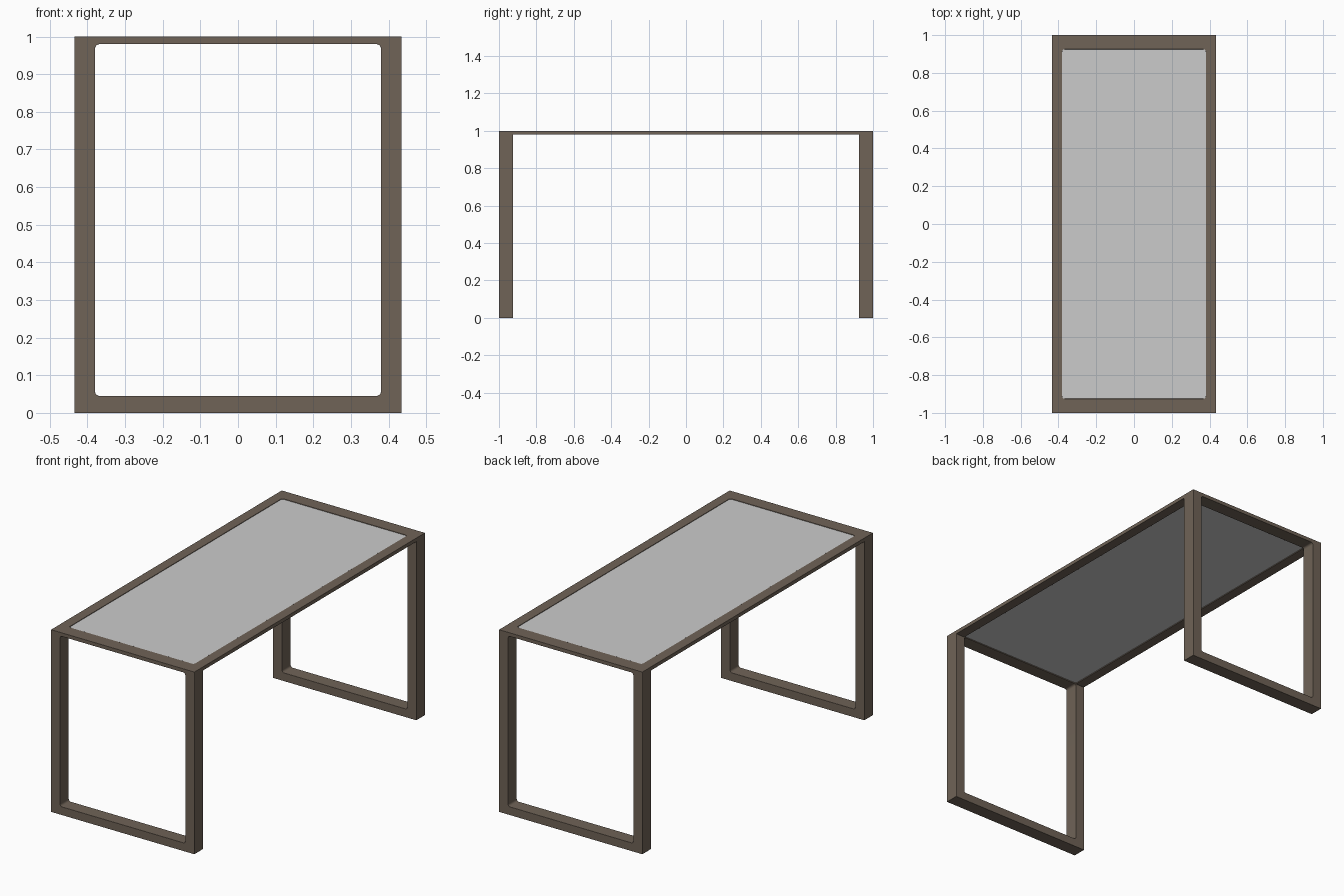
import bpy, bmesh, math
from mathutils import Matrix, Vector

if "Cube" in bpy.data.objects:
    bpy.data.objects.remove(bpy.data.objects["Cube"])

W, L, H = 0.435, 1.0, 1.0          # half width, half length, height
IX, IY = 0.38, 0.925               # inner half width, inner half length
RAIL, FOOT = 0.98, 0.045           # underside of top rails, top of floor rails


def rounded(x0, x1, y0, y1, r, seg=4):
    pts = []
    for i, (cx, cy) in enumerate([(x1 - r, y1 - r), (x0 + r, y1 - r), (x0 + r, y0 + r), (x1 - r, y0 + r)]):
        for k in range(seg + 1):
            a = math.pi / 2 * (i + k / seg)
            pts.append((cx + r * math.cos(a), cy + r * math.sin(a)))
    return pts


def ring(name, outer, hole, a, b, place, r=0.012, seg=4):
    """Rectangular frame with a filleted opening, extruded from a to b."""
    bm = bmesh.new()
    x0, x1, y0, y1 = outer
    corners = [(x1, y1), (x0, y1), (x0, y0), (x1, y0)]
    inner = rounded(*hole, r, seg)
    O, I = [], []
    for d in (a, b):
        O.append([bm.verts.new(place(*p, d)) for p in corners])
        I.append([bm.verts.new(place(*p, d)) for p in inner])
    n, m = len(inner), seg + 1
    for o, i in zip(O, I):
        for c in range(4):
            e = (c + 1) % 4
            for k in range(seg):
                bm.faces.new((o[c], i[c * m + k], i[c * m + k + 1]))
            bm.faces.new((o[c], i[c * m + seg], i[e * m], o[e]))
    for loop in (O, I):
        q = len(loop[0])
        for k in range(q):
            j = (k + 1) % q
            bm.faces.new((loop[0][k], loop[0][j], loop[1][j], loop[1][k]))
    bmesh.ops.recalc_face_normals(bm, faces=bm.faces)
    return make(name, bm)


def make(name, bm):
    me = bpy.data.meshes.new(name)
    bm.to_mesh(me)
    bm.free()
    ob = bpy.data.objects.new(name, me)
    bpy.context.collection.objects.link(ob)
    return ob


# Tabletop rim
frame = ring("table_frame", (-W, W, -L, L), (-IX, IX, -IY, IY), RAIL, H,
             lambda x, y, d: (x, y, d))

# Leg loops at both ends, merged into the rim
for s in (-1, 1):
    leg = ring("leg_loop", (-W, W, 0, H), (-IX, IX, FOOT, RAIL), s * IY, s * L,
               lambda x, z, d: (x, d, z))
    mod = frame.modifiers.new("merge", 'BOOLEAN')
    mod.operation, mod.solver, mod.object = 'UNION', 'EXACT', leg
    bpy.context.view_layer.objects.active = frame
    bpy.ops.object.modifier_apply(modifier=mod.name)
    bpy.data.objects.remove(leg)

# Clean flat faces, then soften the edges
bm = bmesh.new()
bm.from_mesh(frame.data)
bmesh.ops.remove_doubles(bm, verts=bm.verts, dist=1e-5)
bmesh.ops.dissolve_limit(bm, angle_limit=0.02, verts=bm.verts, edges=bm.edges)
bm.to_mesh(frame.data)
bm.free()
bev = frame.modifiers.new("soft_edges", 'BEVEL')
bev.width, bev.segments, bev.limit_method, bev.angle_limit = 0.003, 2, 'ANGLE', math.radians(50)

mat = bpy.data.materials.new("brown_frame")
mat.diffuse_color = (0.16, 0.125, 0.095, 1)
mat.use_nodes = True
mat.node_tree.nodes["Principled BSDF"].inputs["Base Color"].default_value = mat.diffuse_color
frame.data.materials.clear()
frame.data.materials.append(mat)

# Inset top panel
bm = bmesh.new()
bmesh.ops.create_cube(bm, size=1, matrix=Matrix.Translation((0, 0, 0.991))
                      @ Matrix.Diagonal(Vector((2 * IX + 0.002, 2 * IY + 0.002, 0.012, 1))))
make("top_panel", bm)

bpy.ops.object.select_all(action='DESELECT')
frame.select_set(True)
bpy.context.view_layer.objects.active = frame
bpy.ops.object.shade_smooth_by_angle(angle=math.radians(35))
